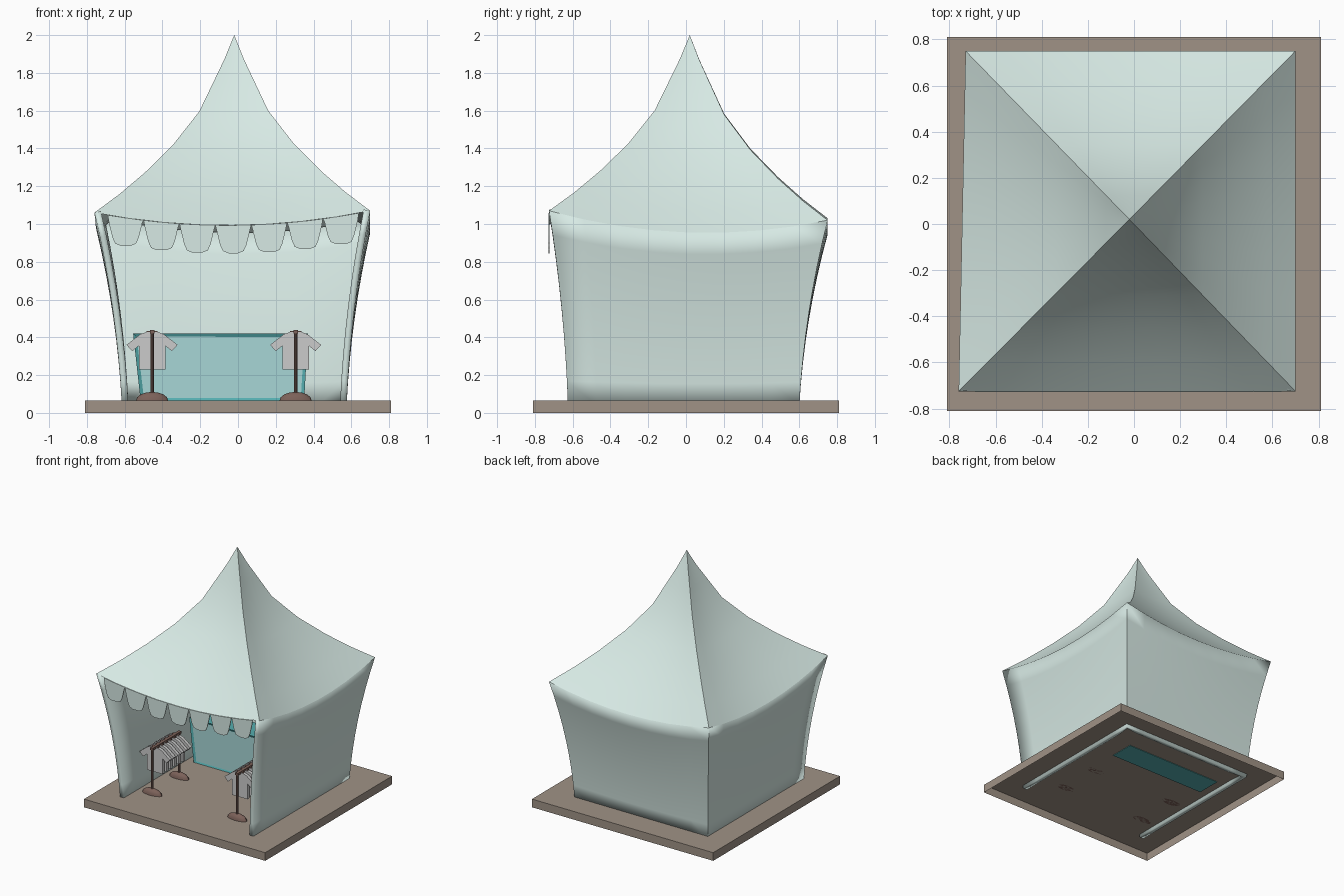
import bpy, bmesh, math
from mathutils import Vector as V

if "Cube" in bpy.data.objects:
    bpy.data.objects.remove(bpy.data.objects["Cube"])


def mat(name, col):
    m = bpy.data.materials.new(name)
    m.diffuse_color = (*col, 1)
    m.use_nodes = True
    m.node_tree.nodes["Principled BSDF"].inputs["Base Color"].default_value = m.diffuse_color
    return m


CLOTH = mat("cloth", (0.68, 0.82, 0.78))
WOOD = mat("wood", (0.35, 0.29, 0.24))
TRIM = mat("trim", (0.09, 0.42, 0.43))
PANEL = mat("panel", (0.39, 0.67, 0.67))
DARK = mat("dark_metal", (0.20, 0.12, 0.10))
SHIRT = mat("shirt_cloth", (0.88, 0.87, 0.87))


def finish(bm, name, *mats, smooth=False):
    bmesh.ops.remove_doubles(bm, verts=bm.verts, dist=1e-5)
    bmesh.ops.recalc_face_normals(bm, faces=bm.faces)
    me = bpy.data.meshes.new(name)
    bm.to_mesh(me)
    bm.free()
    ob = bpy.data.objects.new(name, me)
    bpy.context.collection.objects.link(ob)
    for m in mats:
        me.materials.append(m)
    if smooth:
        bpy.ops.object.select_all(action='DESELECT')
        ob.select_set(True)
        bpy.context.view_layer.objects.active = ob
        bpy.ops.object.shade_smooth_by_angle(angle=math.radians(30))
    return ob


def grid(bm, rows):
    vs = [[bm.verts.new(p) for p in row] for row in rows]
    for a, b in zip(vs, vs[1:]):
        for i in range(len(a) - 1):
            bm.faces.new((a[i], a[i + 1], b[i + 1], b[i]))


def box(bm, lo, hi):
    r = bmesh.ops.create_cube(bm, size=1)
    for v in r['verts']:
        v.co = [(l + h) / 2 + c * (h - l) for l, h, c in zip(lo, hi, v.co)]
    return r['verts']


def slab(bm, pts, y0, y1):
    # extrude an x,z outline along y
    f = bm.faces.new([bm.verts.new((x, y0, z)) for x, z in pts])
    ext = bmesh.ops.extrude_face_region(bm, geom=[f])['geom']
    bmesh.ops.translate(bm, vec=(0, y1 - y0, 0),
                        verts=[g for g in ext if isinstance(g, bmesh.types.BMVert)])


# Floor: box open underneath
bm = bmesh.new()
box(bm, (-.81, -.81, 0), (.81, .81, .066))
bmesh.ops.delete(bm, geom=[f for f in bm.faces if f.normal.z < -.5], context='FACES')
finish(bm, "floor", WOOD)

# Corners in the order front left, back left, back right, front right
APEX = V((-.02, .02, 2))
TOP = [V((-.76, -.725, 1.06)), V((-.73, .75, 1.03)), V((.70, .75, 1.02)), V((.70, -.725, 1.07))]
FOOT = [V((-.615, -.625, .04)), V((-.615, .60, .04)), V((.575, .60, .04)), V((.575, -.625, .04))]
SAG = [.09, .08, .09, .072]
N = 8


def eave(k, s, sag=1.0):
    p = TOP[k].lerp(TOP[(k + 1) % 4], s)
    p.z -= SAG[k] * 4 * s * (1 - s) * sag
    return p


# Roof: four sweeping cloth panels
bm = bmesh.new()
profile = [(0, 1), (.07, .865), (.14, .75), (.25, .57), (.44, .38), (.64, .225), (.82, .105), (1, 0)]
for k in range(4):
    rows = []
    for r, h in profile:
        row = []
        for i in range(N + 1):
            e = eave(k, i / N, 0)
            p = APEX.lerp(e, r)
            p.z = e.z + (APEX.z - e.z) * h - (e.z - eave(k, i / N).z) * r
            row.append(p)
        rows.append(row)
    grid(bm, rows)
finish(bm, "roof", CLOTH, smooth=True)

# Walls: flared on three sides, front left open
bm = bmesh.new()
for k in range(3):
    rows = []
    for j in range(9):
        t = j / 8
        f = .35 * t + .65 * t * t
        row = []
        for i in range(N + 1):
            a, b = FOOT[k].lerp(FOOT[k + 1], i / N), eave(k, i / N)
            p = a.lerp(b, f)
            p.z = a.z + (b.z - a.z) * t
            row.append(p)
        rows.append(row)
    grid(bm, rows)
walls = finish(bm, "walls", CLOTH, smooth=True)
inward = walls.data.polygons[0].normal.x > 0
sol = walls.modifiers.new("thickness", 'SOLIDIFY')
sol.thickness = .035
sol.offset = 1 if inward else -1

# Valance: seven scalloped flaps below the front eave
bm = bmesh.new()


def front_z(x):
    return eave(3, (TOP[3].x - x) / (TOP[3].x - TOP[0].x)).z


for n in range(7):
    x0 = -.69 + n * .19
    xc = x0 + .095
    pts = [(x0, front_z(x0)), (xc, front_z(xc)), (x0 + .19, front_z(x0 + .19))]
    zc = front_z(xc) - .148
    for dx, dz in [(.088, .12), (.07, .045), (.055, .012), (.025, 0),
                   (-.025, 0), (-.055, .012), (-.07, .045), (-.088, .12)]:
        pts.append((xc + dx, zc + dz))
    slab(bm, pts, -.729, -.723)
finish(bm, "valance", CLOTH)

# Counter: tapered body with inset panels
bm = bmesh.new()
for v in box(bm, (-.555, .17, .06), (.37, .37, .42)):
    if v.co.z < .2:
        v.co.x += .04 if v.co.x < 0 else -.02
bm.normal_update()
sides = [f for f in bm.faces if abs(f.normal.z) < .5]
bmesh.ops.inset_individual(bm, faces=sides, thickness=.025, depth=-.008)
for f in sides:
    f.material_index = 1
finish(bm, "counter", TRIM, PANEL)

# Clothes racks: two domed stands, a rail and a row of shirts each
half = [(.03, .428), (.062, .417), (.135, .36), (.105, .327), (.07, .355), (.07, .23)]
for side, cx in (("left", -.455), ("right", .305)):
    bm = bmesh.new()
    for y in (-.445, -.10):
        r = bmesh.ops.create_uvsphere(bm, u_segments=16, v_segments=8, radius=1)
        for v in r['verts']:
            v.co = (cx + v.co.x * .085, y + v.co.y * .035, .066 + max(v.co.z, 0) * .045)
        r = bmesh.ops.create_cone(bm, segments=10, radius1=.01, radius2=.01, depth=.37, cap_ends=True)
        bmesh.ops.translate(bm, verts=r['verts'], vec=(cx, y, .25))
    box(bm, (cx - .012, -.455, .42), (cx + .012, -.09, .438))
    finish(bm, side + "_rack", DARK, smooth=True)

    bm, hang = bmesh.new(), bmesh.new()
    for i in range(6):
        y = -.415 + i * .052
        slab(bm, [(cx + x, z) for x, z in half] + [(cx - x, z) for x, z in reversed(half)],
             y, y + .026)
        box(hang, (cx - .03, y + .004, .418), (cx + .03, y + .022, .434))
    finish(bm, side + "_shirts", SHIRT)
    finish(hang, side + "_hangers", DARK)
